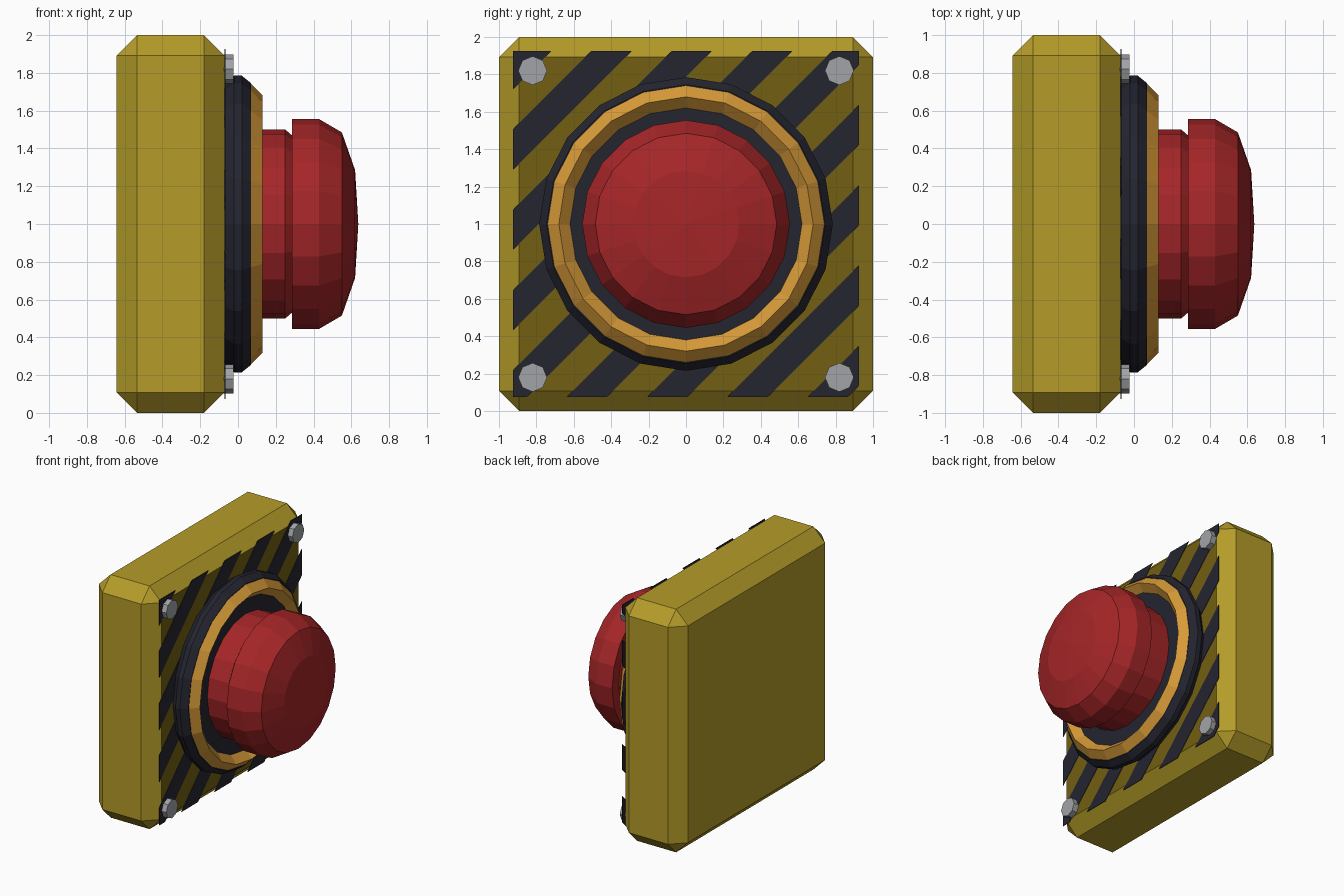
import bpy, bmesh, math
from mathutils import Vector, Matrix

if "Cube" in bpy.data.objects:
    bpy.data.objects.remove(bpy.data.objects["Cube"])


def material(name, rgb):
    m = bpy.data.materials.new(name)
    m.diffuse_color = (*rgb, 1)
    m.use_nodes = True
    m.node_tree.nodes["Principled BSDF"].inputs["Base Color"].default_value = m.diffuse_color
    return m


YELLOW = material("yellow", (0.46, 0.33, 0.022))
DARK_YELLOW = material("dark yellow", (0.17, 0.115, 0.006))
BLACK = material("blue black", (0.018, 0.018, 0.03))
ORANGE = material("orange gold", (0.69, 0.33, 0.04))
RED = material("red", (0.38, 0.019, 0.021))
GREY = material("bolt grey", (0.36, 0.37, 0.39))


def finish(bm, name, *mats):
    me = bpy.data.meshes.new(name)
    bm.to_mesh(me)
    bm.free()
    ob = bpy.data.objects.new(name, me)
    bpy.context.collection.objects.link(ob)
    for m in mats:
        me.materials.append(m)
    return ob


def lathe(name, profile, mat, sides=20, centre=(0, 0, 1), closed=False):
    """Revolve (x, radius) points round the x axis."""
    bm = bmesh.new()
    rings = []
    for x, r in profile:
        if r == 0:
            rings.append([bm.verts.new((x, 0, 0))] * sides)
        else:
            a = [math.tau * i / sides for i in range(sides)]
            rings.append([bm.verts.new((x, r * math.sin(t), r * math.cos(t))) for t in a])
    pairs = list(zip(rings, rings[1:]))
    if closed:
        pairs.append((rings[-1], rings[0]))
    for p, q in pairs:
        for i in range(sides):
            j = (i + 1) % sides
            bm.faces.new(list(dict.fromkeys((p[i], p[j], q[j], q[i]))))
    bmesh.ops.recalc_face_normals(bm, faces=bm.faces)
    bmesh.ops.translate(bm, verts=bm.verts, vec=centre)
    return finish(bm, name, mat)


# Chamfered housing with a darker front panel
bm = bmesh.new()
bmesh.ops.create_cube(bm, size=1, matrix=Matrix.Translation((-0.3575, 0, 1))
                      @ Matrix.Diagonal((0.57, 2, 2, 1)))
bmesh.ops.bevel(bm, geom=bm.edges[:], offset=0.108, segments=1, affect='EDGES')
bm.normal_update()
for f in bm.faces:
    f.material_index = 1 if f.normal.x > 0.99 else 0
finish(bm, "housing", YELLOW, DARK_YELLOW)

# Diagonal warning stripes, cut from a thin square plate
bm = bmesh.new()
n = Vector((0, -1, 1))
for k in range(-4, 5):
    low = 0.927 + 0.4295 * k
    geom = bmesh.ops.create_cube(bm, size=1, matrix=Matrix.Translation((-0.069, 0, 1))
                                 @ Matrix.Diagonal((0.004, 1.852, 1.852, 1)))["verts"]
    for c, normal in ((low, -n), (low + 0.215, n)):
        faces = {f for v in geom for f in v.link_faces}
        edges = {e for v in geom for e in v.link_edges}
        cut = bmesh.ops.bisect_plane(bm, geom=list(geom) + list(edges) + list(faces),
                                     plane_co=(0, 0, c), plane_no=normal, clear_outer=True)
        rim = [e for e in cut["geom_cut"] if isinstance(e, bmesh.types.BMEdge)]
        if rim:
            bmesh.ops.holes_fill(bm, edges=rim)
        geom = [v for v in cut["geom"] if isinstance(v, bmesh.types.BMVert) and v.is_valid]
bmesh.ops.recalc_face_normals(bm, faces=bm.faces)
finish(bm, "warning_stripes", BLACK)

# Round base, trim ring and button
lathe("button_base", [(-0.072, 0), (-0.072, 0.745), (-0.02, 0.785), (0.02, 0.785),
                      (0.07, 0.745), (0.07, 0)], BLACK)
lathe("trim_ring", [(0.07, 0.74), (0.13, 0.68), (0.07, 0.62), (0.01, 0.68)],
      ORANGE, closed=True)
lathe("button_stem", [(0.06, 0), (0.06, 0.5), (0.25, 0.5), (0.285, 0.47), (0.285, 0)], RED)
lathe("button_cap", [(0.285, 0), (0.285, 0.555), (0.43, 0.555), (0.55, 0.485),
                     (0.62, 0.285), (0.637, 0)], RED)

# Corner bolts
for y in (-0.82, 0.82):
    for z in (0.18, 1.82):
        lathe("corner_bolt", [(-0.08, 0), (-0.08, 0.077), (-0.025, 0.077), (-0.025, 0)],
              GREY, 8, (0, y, z))
